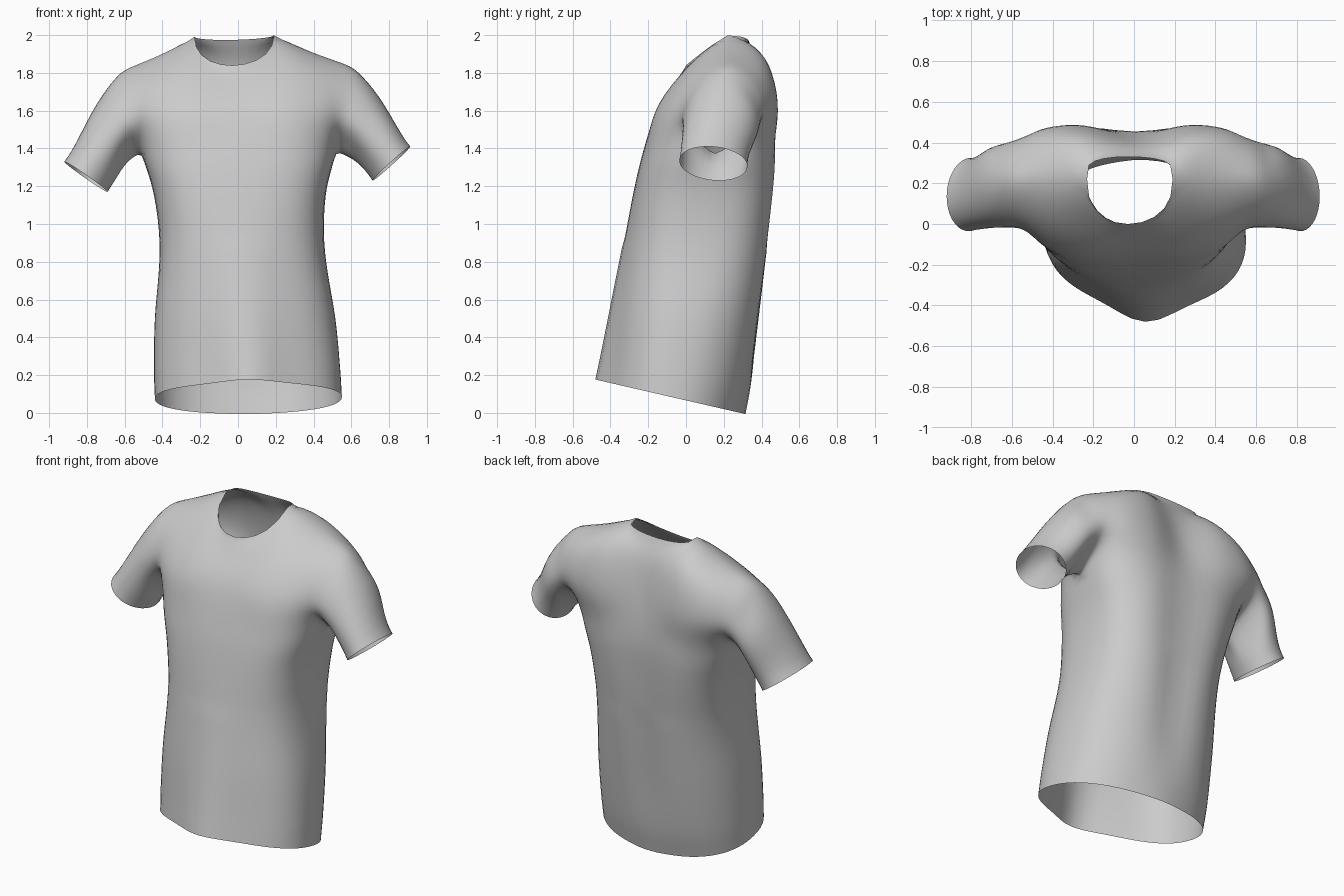
import bpy, bmesh
from math import sin, cos, pi, exp
from mathutils import Vector as V

if "Cube" in bpy.data.objects:
    bpy.data.objects.remove(bpy.data.objects["Cube"])

HALF = 15            # columns from centre to side (multiple of 3)
SUB = 6              # fine rows between key rows
PIT = 5              # key row at armpit height
RINGS = 14           # rings along each sleeve


def cubic(a, b, c, d, t):
    return b + 0.5 * t * ((c - a) + t * ((2*a - 5*b + 4*c - d) + t * (3*(b - c) + d - a)))


def spline(pts, f):
    i = min(int(f), len(pts) - 2)
    a = pts[i-1] if i else 2*pts[0] - pts[1]
    d = pts[i+2] if i + 2 < len(pts) else 2*pts[-1] - pts[-2]
    return cubic(a, pts[i], pts[i+1], d, f - i)


# Torso rings: z, x left, x right, y side, y front, y back, tilt, front ridge, spine groove, squareness, skew
TORSO = [
    (0.08, -0.44, 0.55, -0.06, -0.48, 0.305, 0.23, 0.08, -0.01, 2.25, .04),
    (0.24, -0.445, 0.54, -0.04, -0.45, 0.345, 0.19, 0.07, 0.0, 2.3, .035),
    (0.50, -0.44, 0.515, 0.0, -0.405, 0.39, 0.11, 0.05, 0.02, 2.4, .02),
    (0.86, -0.415, 0.46, 0.06, -0.34, 0.44, 0.03, 0.03, 0.03, 2.7, 0),
    (1.15, -0.445, 0.465, 0.11, -0.285, 0.475, 0.0, 0.01, 0.045, 2.95, 0),
    (1.36, -0.505, 0.515, 0.15, -0.235, 0.487, 0.0, 0.0, 0.05, 2.95, 0),
]
# Chest and shoulder-blade rows at centre, neck column, shoulder column, armhole
UPPER = {
    -1: [[(0, -.155, 1.60), (.25, -.16, 1.60), (.44, -.105, 1.58), (.55, -.02, 1.54)],
         [(0, -.065, 1.74), (.24, .0, 1.82), (.43, .03, 1.79), (.60, .055, 1.72)]],
    1: [[(0, .43, 1.58), (.24, .487, 1.60), (.43, .475, 1.59), (.56, .405, 1.55)],
        [(0, .39, 1.82), (.24, .42, 1.88), (.43, .415, 1.82), (.605, .365, 1.73)]],
}
SEAM = [V((.21, .22, 1.995)), V((.40, .23, 1.905)), V((.60, .22, 1.83))]


def torso_point(row, side, s):
    z, xl, xr, ys, yf, yb, tilt, ridge, groove, n, skew = row
    c, w = (xl + xr) / 2, (xr - xl) / 2
    a = s * pi / 2
    x = w * abs(sin(a)) ** (2 / n) * (1 if s > 0 else -1)
    depth = max(cos(a), 0) ** (2 / n)
    if side < 0:
        y = ys + (yf + ridge - ys) * depth - ridge * exp(-(x / .17) ** 2)
    else:
        y = ys + (yb - ys) * depth - groove * exp(-(x / .12) ** 2)
    y -= skew * x
    return V((c + x, y, z - tilt * (y - ys)))


def upper_point(row, side, s):
    full = [V((-p[0], p[1], p[2])) for p in row[:0:-1]] + [V(p) for p in row]
    return spline(full, (s + 1) * 3)


def top_point(side, s):
    m, sg = abs(s), (1 if s > 0 else -1)
    if m >= 1/3 - 1e-6:                       # shoulder seam
        p = spline(SEAM, (m - 1/3) * 3)
        p.x *= sg
    else:                                      # neckline
        a = s * 3 * pi / 2
        c = cos(a)
        p = V((.21 * sin(a), .22 - .22 * c ** .8, 1.995 - .155 * c ** .9)) if side < 0 else \
            V((.21 * sin(a), .22 + .11 * c ** .4, 1.995 - .02 * c))
    p.x -= .03 * max(0, 1 - abs(p.x) / .65)    # neck sits slightly off centre
    return p


def column(side, s):
    def keys(sd):
        k = [torso_point(r, sd, s) for r in TORSO]
        k += [upper_point(r, sd, s) for r in UPPER[sd]] + [top_point(sd, s)]
        for p in k:
            p.z += .02 * p.x * max(0, p.z - 1)
        return k
    k = keys(side)
    last = len(k) - 1
    if abs(s) >= 1/3 - 1e-6:                   # roll smoothly over the shoulder
        k.append(keys(-side)[-2])
    return [spline(k, i / SUB) for i in range(last * SUB + 1)]


bm = bmesh.new()
N = 2 * HALF
grid = {}
for side in (-1, 1):
    for j in range(N + 1):
        s = j / HALF - 1
        pts = column(side, s)
        top = len(pts) - 1
        for i, p in enumerate(pts):
            shared = (j in (0, N) and i <= PIT * SUB) or (i == top and abs(s) >= 1/3 - 1e-6)
            if side > 0 and shared:
                v = grid[-1, i, j]
                v.co = (v.co + p) / 2
            else:
                v = bm.verts.new(p)
            grid[side, i, j] = v

# Front and back panels
for side in (-1, 1):
    for i in range(top):
        for j in range(N):
            bm.faces.new([grid[side, i, j], grid[side, i, j+1],
                          grid[side, i+1, j+1], grid[side, i+1, j]])

# Sleeves: cuff centre, bottom-to-top half axis, centre-to-front half axis
CUFFS = {N: (V((.812, .145, 1.32)), V((.10, -.01, .09)), V((.0, -.18, .01))),
         0: (V((-.805, .145, 1.25)), V((-.115, -.01, .08)), V((.0, -.18, .01)))}
for j, (centre, up, front) in CUFFS.items():
    sg = 1 if j else -1
    rows = range(PIT * SUB, top + 1)
    loop = [grid[-1, i, j] for i in rows] + [grid[1, i, j] for i in reversed(rows)][1:-1]
    count = len(loop)
    rings = [loop]
    hub = sum((v.co for v in loop), V()) / count
    for r in range(1, RINGS + 1):
        t = r / RINGS
        ring = []
        for k, v in enumerate(loop):
            a = 2 * pi * k / count
            end = centre - up * cos(a) + front * sin(a)
            t0, t1 = V((sg * .30, 0, -.14)), V((sg * .22, -.02, -.30))
            p = (v.co * (2*t**3 - 3*t**2 + 1) + t0 * (t**3 - 2*t**2 + t)
                 + end * (3*t**2 - 2*t**3) + t1 * (t**3 - t**2))
            # one soft fold behind the armpit
            fold = max(0, sin(a + pi + .6)) ** 2 * (1 - t) * -.02 * sin(t * 9)
            p += (p - hub.lerp(centre, t)).normalized() * fold
            ring.append(bm.verts.new(p))
        rings.append(ring)
    for a, b in zip(rings, rings[1:]):
        for k in range(count):
            n = (k + 1) % count
            bm.faces.new([a[k], a[n], b[n], b[k]])

# Relax the seams of the upper half
inner = [v for v in bm.verts if not v.is_boundary and v.co.z > .9]
for _ in range(4):
    bmesh.ops.smooth_vert(bm, verts=inner, factor=.5, use_axis_x=True, use_axis_y=True, use_axis_z=True)
bmesh.ops.recalc_face_normals(bm, faces=bm.faces)
mesh = bpy.data.meshes.new("shirt")
bm.to_mesh(mesh)
bm.free()
shirt = bpy.data.objects.new("shirt", mesh)
bpy.context.collection.objects.link(shirt)
mesh.shade_smooth()
